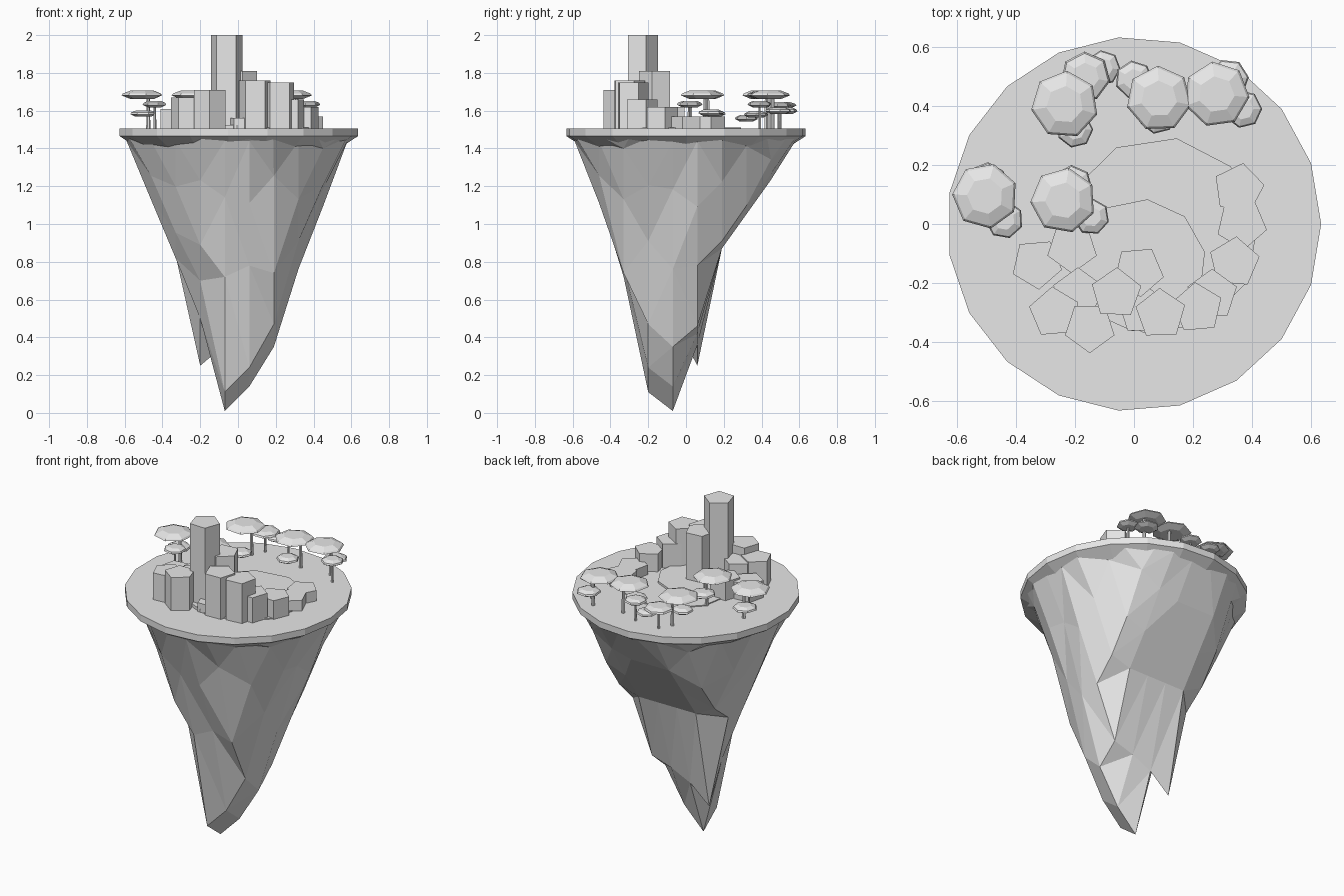
import bpy, bmesh, random
from math import cos, sin, pi, radians, hypot
from mathutils import Vector

random.seed(4)
if "Cube" in bpy.data.objects:
    bpy.data.objects.remove(bpy.data.objects["Cube"])

grey = bpy.data.materials.new("plain_grey")
grey.use_nodes = True
shade = (0.8, 0.8, 0.8, 1)
grey.diffuse_color = shade
grey.node_tree.nodes["Principled BSDF"].inputs["Base Color"].default_value = shade

GROUND = 1.505


def finish(name, bm):
    bmesh.ops.recalc_face_normals(bm, faces=bm.faces)
    mesh = bpy.data.meshes.new(name)
    bm.to_mesh(mesh)
    bm.free()
    mesh.materials.append(grey)
    obj = bpy.data.objects.new(name, mesh)
    bpy.context.collection.objects.link(obj)
    return obj


def loft(name, x, y, sides, rings, turn=0.0):
    """Closed stack of regular polygons, rings given as (radius, z)."""
    bm = bmesh.new()
    loops = []
    for r, z in rings:
        angles = [turn + 2 * pi * k / sides for k in range(sides)]
        loops.append([bm.verts.new((x + r * cos(a), y + r * sin(a), z)) for a in angles])
    for low, high in zip(loops, loops[1:]):
        for k in range(sides):
            n = (k + 1) % sides
            bm.faces.new((low[k], low[n], high[n], high[k]))
    bm.faces.new(loops[0][::-1])
    bm.faces.new(loops[-1])
    return finish(name, bm)


# Island cap
loft("island_cap", 0, 0, 19, [(0.47, 1.37), (0.55, 1.41), (0.635, 1.465), (0.635, GROUND)])

# Hanging rock: a height grid shaped as a cone, with hand-set spikes near the tips
STEP, START = 0.13, -0.07
spikes = {(0, 0): 0.01, (0, -1): 0.11, (1, 0): 0.14, (1, -1): 0.24, (2, 0): 0.35,
          (2, -1): 0.47, (2, 1): 0.46, (3, 1): 0.78, (-1, 1): 0.25, (-1, 0): 0.5,
          (0, 1): 0.36, (1, 1): 0.42, (0, -2): 0.72, (1, -2): 0.78, (2, -2): 0.74,
          (-1, -1): 0.7, (-1, -2): 0.89}
bm = bmesh.new()
grid, clamped = {}, set()
span = range(-5, 7)
for i in span:
    for j in span:
        x, y = START + STEP * i, START + STEP * j
        r = hypot(x, y)
        z = 2.6 * r - 0.1 + random.uniform(0, 0.1)
        if y > 0.1:
            z = max(z, 0.87 + 1.4 * (y - 0.19))
        z = min(spikes.get((i, j), z), 1.44)
        if r > 0.6:
            x, y, z = x * 0.608 / r, y * 0.608 / r, 1.455
            clamped.add((i, j))
        grid[i, j] = bm.verts.new((x, y, z))
for i in span[:-1]:
    for j in span[:-1]:
        keys = [(i, j), (i + 1, j), (i + 1, j + 1), (i, j + 1)]
        if not all(k in clamped for k in keys):
            a, b, c, d = (grid[k] for k in keys)
            # Fold each cell along its flatter diagonal
            if abs(a.co.z - c.co.z) < abs(b.co.z - d.co.z):
                bm.faces.new((a, c, b))
                bm.faces.new((a, d, c))
            else:
                bm.faces.new((a, d, b))
                bm.faces.new((b, d, c))
bmesh.ops.delete(bm, geom=[v for v in bm.verts if not v.link_faces], context="VERTS")
rock = finish("hanging_rock", bm)
if sum(p.normal.z * p.area for p in rock.data.polygons) > 0:
    rock.data.flip_normals()

# Plaza plates
loft("plaza_outer", 0.09, -0.04, 10, [(0.335, 1.50), (0.335, 1.511)], 0.15)
loft("plaza_inner", 0.02, -0.14, 10, [(0.225, 1.50), (0.225, 1.524)], 0.2)

# Five-sided towers: x, y, top, turn in degrees
towers = [(-0.33, -0.135, 1.61, -85), (-0.27, -0.30, 1.67, 95), (-0.15, -0.35, 1.71, -90),
          (-0.19, -0.235, 1.66, 90), (-0.06, -0.235, 2.0, 88), (0.09, -0.305, 1.76, 92),
          (0.215, -0.285, 1.75, 95), (0.265, -0.24, 1.66, 90), (0.34, -0.13, 1.62, 85),
          (0.365, 0.0, 1.57, -85), (0.355, 0.12, 1.57, 80), (-0.21, -0.08, 1.62, -90),
          (0.015, -0.16, 1.81, -85), (0.03, -0.29, 1.56, 90)]
for n, (x, y, top, turn) in enumerate(towers):
    loft(f"tower_{n + 1}", x, y, 5, [(0.088, 1.5), (0.088, top)], radians(turn))

# Trees: flat faceted leaf pads on thin trunks; pads are x, y, z, radius
trees = [[(-0.505, 0.095, 1.685, 0.112), (-0.44, 0.015, 1.635, 0.065), (-0.5, 0.14, 1.585, 0.07)],
         [(-0.24, 0.08, 1.685, 0.112), (-0.145, 0.025, 1.635, 0.062), (-0.21, 0.13, 1.59, 0.07)],
         [(-0.235, 0.405, 1.685, 0.115), (-0.165, 0.5, 1.63, 0.085), (-0.105, 0.53, 1.6, 0.06),
          (-0.2, 0.32, 1.56, 0.062)],
         [(0.085, 0.425, 1.685, 0.112), (0.0, 0.49, 1.63, 0.065), (0.08, 0.37, 1.58, 0.065)],
         [(0.28, 0.44, 1.685, 0.112), (0.37, 0.39, 1.635, 0.065), (0.32, 0.49, 1.6, 0.07)]]
for t, pads in enumerate(trees):
    for p, (x, y, z, r) in enumerate(pads):
        h = 0.022 if p == 0 else 0.017
        loft(f"tree_{t + 1}_leaves_{p + 1}", x, y, 7,
             [(r * 0.6, z - h), (r, z - 0.004), (r * 0.93, z + 0.006), (r * 0.55, z + h)],
             0.4 + t + p)
    x, y, z, r = pads[0]
    loft(f"tree_{t + 1}_trunk", x + 0.03, y + 0.02, 6, [(0.011, 1.5), (0.009, z)])
    x, y, z, r = pads[1]
    loft(f"tree_{t + 1}_branch", x, y, 6, [(0.008, 1.5), (0.006, z)])
